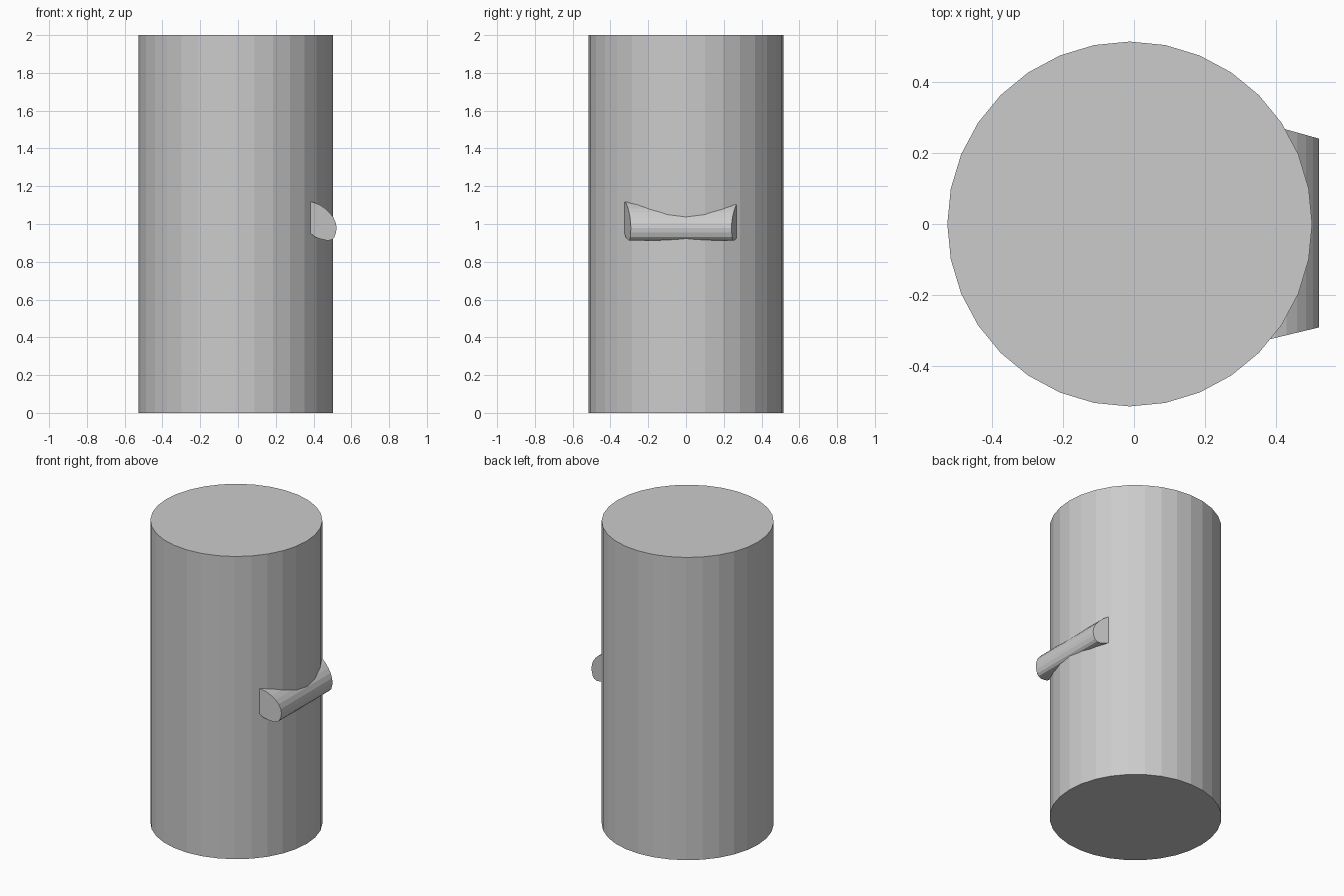
import bpy, bmesh

if "Cube" in bpy.data.objects:
    bpy.data.objects.remove(bpy.data.objects["Cube"])

# Main body: upright 32-sided faceted cylinder
bpy.ops.mesh.primitive_cylinder_add(vertices=32, radius=0.515, depth=2.0, location=(-0.012, 0, 1.0))
bpy.context.object.name = "cylinder_body"

# Handle: rounded bar along y, sunk into the body, with slightly flared ends
PROFILE = [(0.36, 1.118), (0.40, 1.115), (0.43, 1.103), (0.46, 1.083), (0.485, 1.06),
           (0.505, 1.035), (0.518, 1.005), (0.522, 0.98), (0.519, 0.955),
           (0.51, 0.93), (0.497, 0.917), (0.475, 0.912), (0.44, 0.92),
           (0.41, 0.93), (0.385, 0.95), (0.36, 0.97)]


def end_ring(bm, y_outer, slope):
    return [bm.verts.new((x, y_outer + slope * (0.522 - x), z)) for x, z in PROFILE]


bm = bmesh.new()
front = end_ring(bm, -0.292, -0.24)
back = end_ring(bm, 0.241, 0.28)
count = len(PROFILE)
for i in range(count):
    j = (i + 1) % count
    bm.faces.new((front[i], front[j], back[j], back[i]))
bm.faces.new(front)
bm.faces.new(back[::-1])
bmesh.ops.recalc_face_normals(bm, faces=bm.faces)
mesh = bpy.data.meshes.new("handle")
bm.to_mesh(mesh)
bm.free()
handle = bpy.data.objects.new("handle", mesh)
bpy.context.collection.objects.link(handle)
